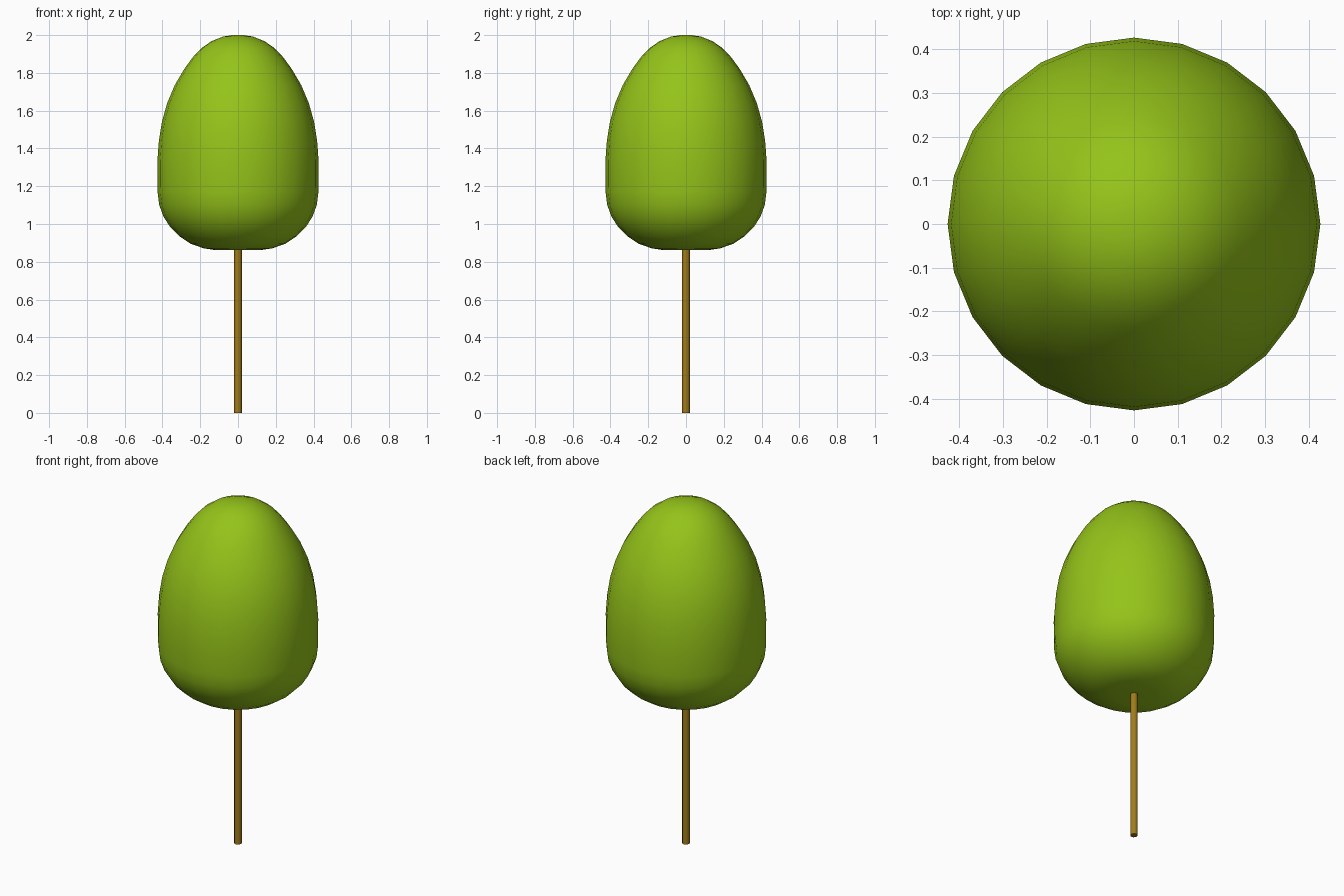
import bpy, bmesh, math

if "Cube" in bpy.data.objects:
    bpy.data.objects.remove(bpy.data.objects["Cube"])

def material(name, color):
    m = bpy.data.materials.new(name)
    m.diffuse_color = color
    m.use_nodes = True
    m.node_tree.nodes["Principled BSDF"].inputs["Base Color"].default_value = m.diffuse_color
    return m

def lathe(name, profile, sides, mat, angle):
    """Revolve (radius, height) points around z; ends are closed."""
    bm = bmesh.new()
    rings = []
    for r, z in profile:
        if r == 0:
            rings.append([bm.verts.new((0, 0, z))] * sides)
        else:
            rings.append([bm.verts.new((r * math.cos(2 * math.pi * i / sides),
                                        r * math.sin(2 * math.pi * i / sides), z))
                          for i in range(sides)])
    for a, b in zip(rings, rings[1:]):
        for i in range(sides):
            j = (i + 1) % sides
            bm.faces.new(list(dict.fromkeys((a[i], a[j], b[j], b[i]))))
    bmesh.ops.recalc_face_normals(bm, faces=bm.faces)
    me = bpy.data.meshes.new(name)
    bm.to_mesh(me)
    bm.free()
    me.materials.append(mat)
    ob = bpy.data.objects.new(name, me)
    bpy.context.collection.objects.link(ob)
    bpy.ops.object.select_all(action='DESELECT')
    ob.select_set(True)
    bpy.context.view_layer.objects.active = ob
    bpy.ops.object.shade_smooth_by_angle(angle=math.radians(angle))
    return ob

leaf = material("leaf_green", (0.30, 0.55, 0.01, 1))
bark = material("bark_brown", (0.36, 0.20, 0.01, 1))

# Egg-shaped crown with a flattened underside
crown = [(0, 0.862), (0.12, 0.862), (0.18, 0.871), (0.25, 0.895), (0.31, 0.935),
         (0.36, 0.985), (0.395, 1.04), (0.417, 1.10), (0.426, 1.17), (0.427, 1.33),
         (0.419, 1.44), (0.403, 1.54), (0.375, 1.64), (0.335, 1.735), (0.285, 1.82),
         (0.24, 1.882), (0.195, 1.93), (0.14, 1.968), (0.08, 1.992), (0.03, 2.0), (0, 2.0)]
lathe("crown", crown, 24, leaf, 60)

# Thin straight trunk reaching just into the crown
lathe("trunk", [(0, 0), (0.02, 0), (0.02, 0.88), (0, 0.88)], 12, bark, 40)
